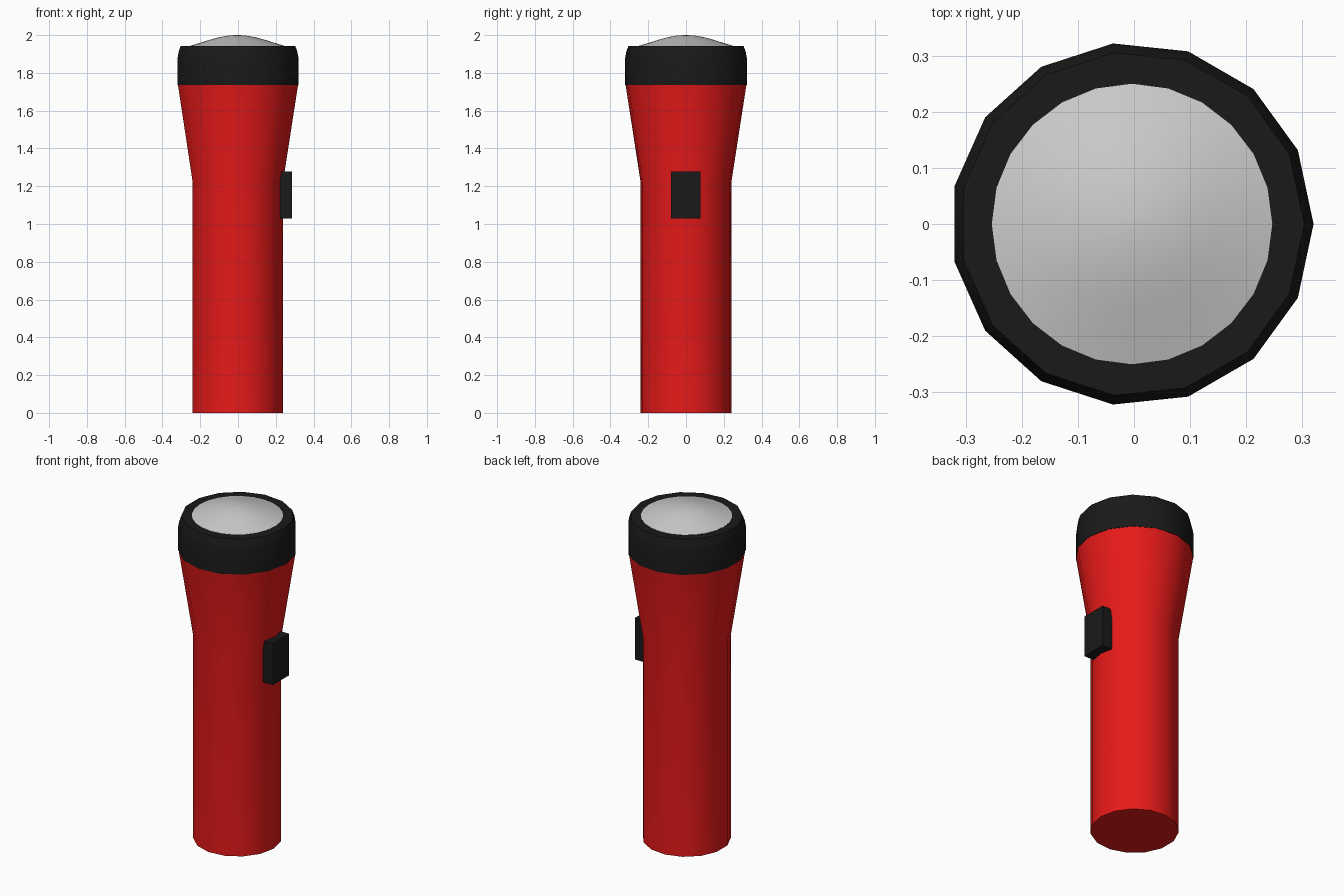
import bpy, bmesh, math

if "Cube" in bpy.data.objects:
    bpy.data.objects.remove(bpy.data.objects["Cube"])

CX = -0.0035  # axis offset so the odd-sided rings stay centred


def material(name, color):
    m = bpy.data.materials.new(name)
    m.diffuse_color = color
    m.use_nodes = True
    m.node_tree.nodes["Principled BSDF"].inputs["Base Color"].default_value = m.diffuse_color
    return m


def finish(bm, name, mat, angle=None):
    bmesh.ops.recalc_face_normals(bm, faces=bm.faces)
    me = bpy.data.meshes.new(name)
    bm.to_mesh(me)
    bm.free()
    ob = bpy.data.objects.new(name, me)
    bpy.context.collection.objects.link(ob)
    if mat:
        me.materials.append(mat)
    if angle:
        bpy.ops.object.select_all(action='DESELECT')
        ob.select_set(True)
        bpy.context.view_layer.objects.active = ob
        bpy.ops.object.shade_smooth_by_angle(angle=math.radians(angle))
    return ob


def lathe(name, profile, sides, mat, angle):
    """Stack rings of (radius, z) and cap both ends."""
    bm = bmesh.new()
    rings = []
    for r, z in profile:
        rings.append([bm.verts.new((CX + r * math.cos(2 * math.pi * i / sides),
                                    r * math.sin(2 * math.pi * i / sides), z))
                      for i in range(sides)])
    for a, b in zip(rings, rings[1:]):
        for i in range(sides):
            j = (i + 1) % sides
            bm.faces.new((a[i], a[j], b[j], b[i]))
    bm.faces.new(rings[0])
    bm.faces.new(rings[-1])
    return finish(bm, name, mat, angle)


red = material("red", (0.8, 0.01, 0.01, 1))
black = material("black", (0.01, 0.01, 0.01, 1))

# Handle flaring out to the head
lathe("body", [(0.2415, 0), (0.2415, 1.22), (0.322, 1.74)], 15, red, 40)

# Black collar around the lens, with a rounded upper edge
lathe("collar", [(0.3235, 1.735), (0.3235, 1.88), (0.318, 1.91), (0.307, 1.942)], 15, black, 40)

# Domed lens
lathe("lens", [(0.25, 1.938), (0.25, 1.943), (0.2, 1.958), (0.15, 1.974),
               (0.1, 1.988), (0.05, 1.997), (0.01, 2.0)], 24, None, 40)

# Switch on the right side
bm = bmesh.new()
bmesh.ops.create_cube(bm, size=1)
for v in bm.verts:
    v.co = (0.2525 + v.co.x * 0.069, -0.001 + v.co.y * 0.155, 1.153 + v.co.z * 0.25)
finish(bm, "switch", black)
